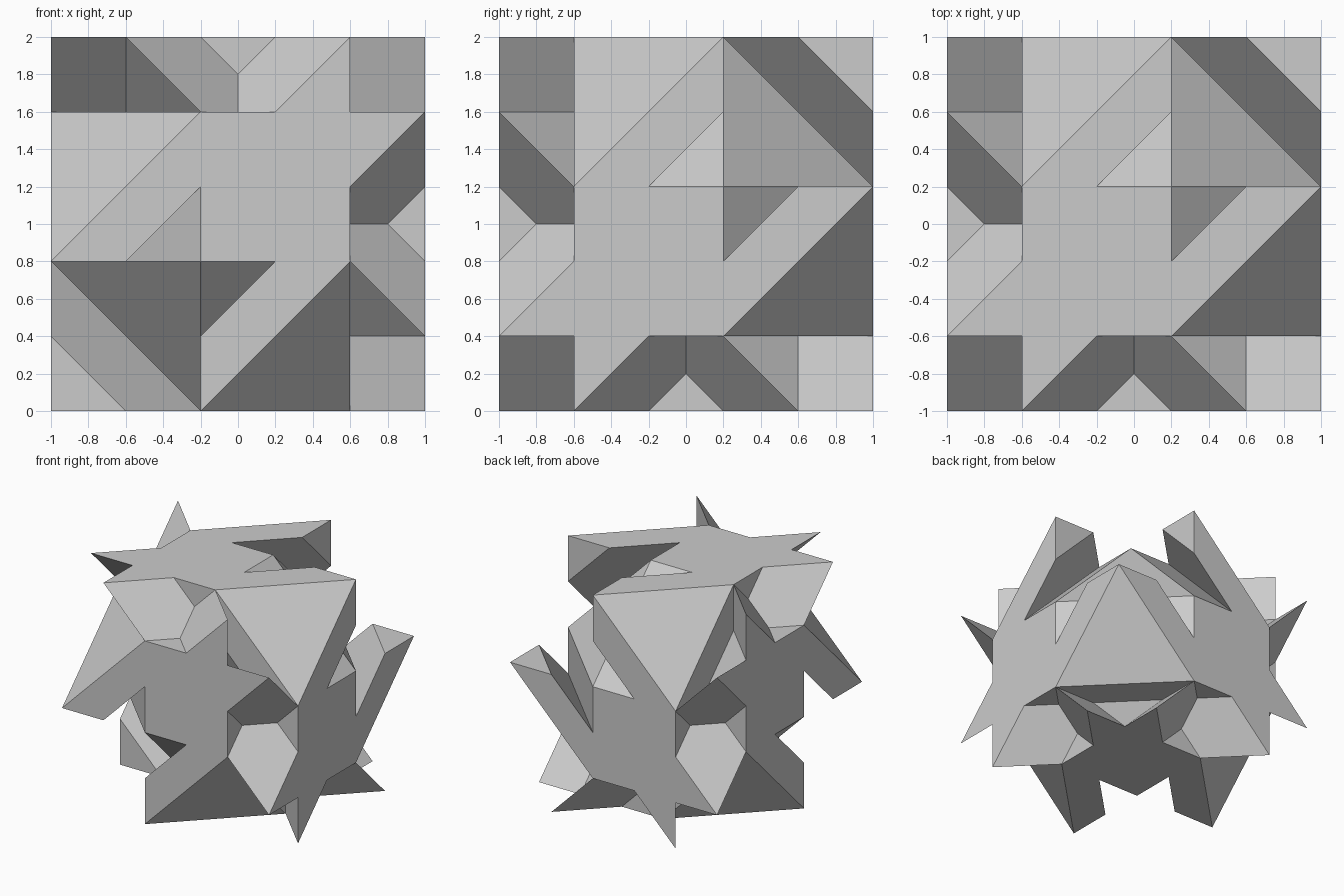
import bpy, bmesh
from itertools import permutations

if "Cube" in bpy.data.objects:
    bpy.data.objects.remove(bpy.data.objects["Cube"])

# The solid is unchanged by swapping any axes and by point inversion, so one
# face of each kind is enough. Units: fifths, measured from the centre.

# flat outer face at height 5: half outline, mirrored across x = y
half = [(-3, -3), (-5, -3), (-3, -1), (-3, 1), (1, 5), (1, 3), (-1, 1), (1, 1)]
outer_face = [(x, y, 5) for x, y in half + [(y, x) for x, y in half[-2:0:-1]]]

seed_faces = [
    outer_face,
    [(1, -3, 5), (5, 1, 5), (5, -3, 1)],                           # big corner triangle
    # undercut hollow on the three-fold axis
    [(1, 3, 5), (1, 5, 5), (1, 5, 3)],                             # fin end
    [(1, 3, 5), (1, 5, 3), (-1, 5, 1), (-1, 1, 5)],                # fin inner wall
    [(1, 1, 5), (1, -1, 5), (5, -1, 1), (5, 1, 1)],                # slot floor
    [(1, 1, 5), (5, 1, 1), (1, 5, 1)],                             # centre triangle
    # spikes that overhang the corner triangles
    [(5, -5, 3), (3, -5, 3), (3, -3, 1), (5, -3, 1)],              # spike back
    [(3, -5, 3), (1, -3, 3), (3, -3, 1)],                          # crotch between spikes
    [(1, -3, 5), (1, -3, 3), (3, -3, 1), (5, -3, 1)],              # wall under triangle
    [(5, -5, 3), (5, -3, 1), (4, -3, 0), (3, -4, 0), (3, -5, 1)],  # spike side
    [(3, -5, 1), (3, -4, 0), (3, -5, -1)],                         # end of edge groove
]

bm = bmesh.new()
verts = {}


def vert(p):
    if p not in verts:
        verts[p] = bm.verts.new((p[0] * 0.2, p[1] * 0.2, p[2] * 0.2 + 1))
    return verts[p]


# repeat every seed face through the twelve symmetries, skipping duplicates
done = set()
for face in seed_faces:
    for order in permutations(range(3)):
        for sign in (1, -1):
            pts = [tuple(sign * p[i] for i in order) for p in face]
            key = frozenset(pts)
            if key not in done:
                done.add(key)
                bm.faces.new([vert(p) for p in pts])

bmesh.ops.recalc_face_normals(bm, faces=bm.faces)
if bm.calc_volume(signed=True) < 0:
    bmesh.ops.reverse_faces(bm, faces=bm.faces)

mesh = bpy.data.meshes.new("faceted_star_block")
bm.to_mesh(mesh)
bm.free()
bpy.context.collection.objects.link(bpy.data.objects.new("faceted_star_block", mesh))
